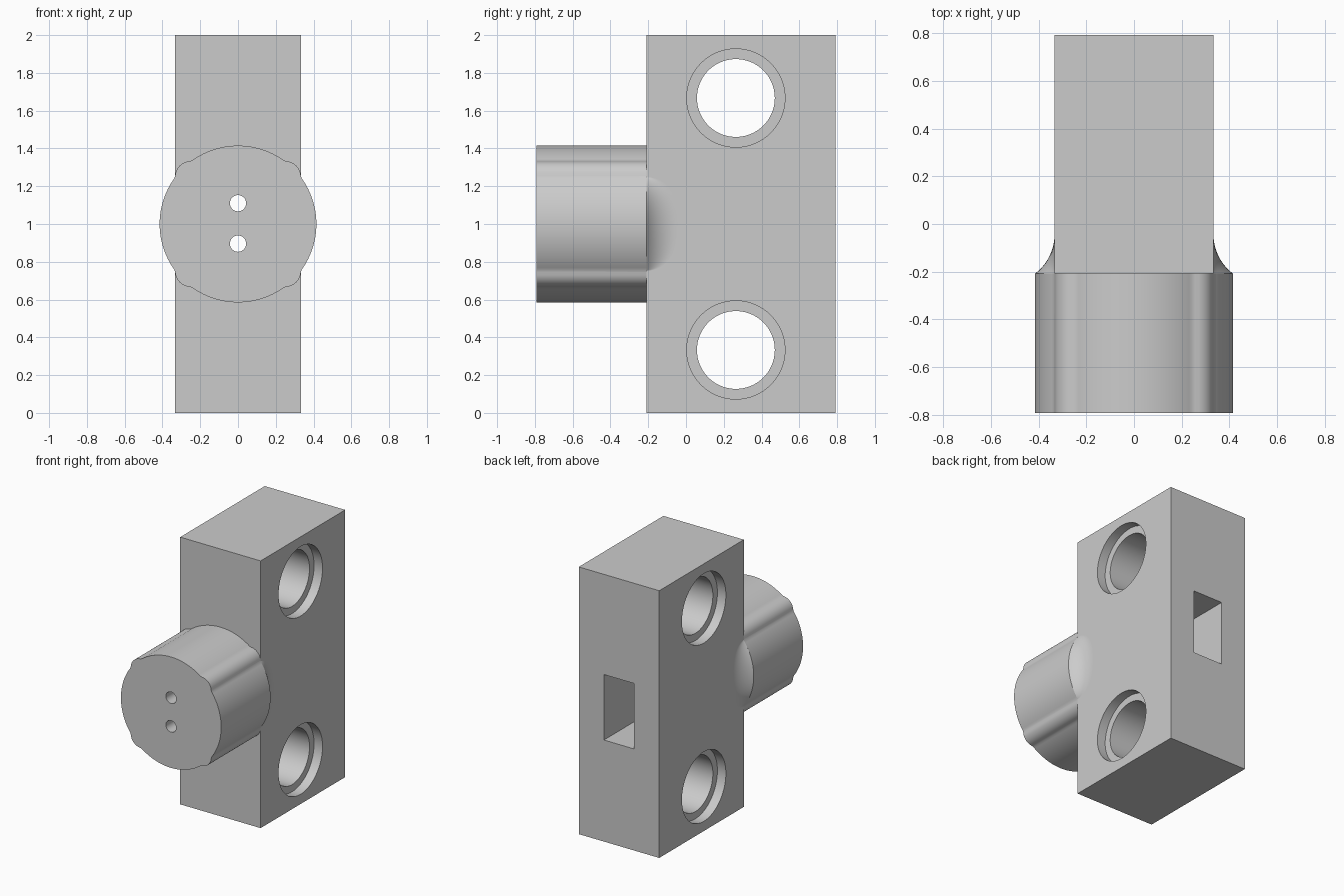
import bpy, bmesh
from math import sin, cos, pi, sqrt, asin, radians
from mathutils import Matrix

if "Cube" in bpy.data.objects:
    bpy.data.objects.remove(bpy.data.objects["Cube"], do_unlink=True)

HALF_W = 0.333          # half width of the block
FRONT, BACK = -0.208, 0.792
BOSS_R = 0.415

grey = bpy.data.materials.new("light grey")
grey.use_nodes = True
grey.diffuse_color = (0.6, 0.6, 0.6, 1)
grey.node_tree.nodes["Principled BSDF"].inputs["Base Color"].default_value = (0.6, 0.6, 0.6, 1)


def make_object(name, bm):
    mesh = bpy.data.meshes.new(name)
    bm.to_mesh(mesh)
    bm.free()
    mesh.materials.append(grey)
    obj = bpy.data.objects.new(name, mesh)
    bpy.context.collection.objects.link(obj)
    return obj


def box(name, x0, x1, y0, y1, z0, z1):
    bm = bmesh.new()
    bmesh.ops.create_cube(bm, size=1)
    size = Matrix.Diagonal((x1 - x0, y1 - y0, z1 - z0, 1))
    place = Matrix.Translation(((x0 + x1) / 2, (y0 + y1) / 2, (z0 + z1) / 2))
    bm.transform(place @ size)
    return make_object(name, bm)


def cylinder(name, radius, length, centre, axis, sides=96):
    bm = bmesh.new()
    bmesh.ops.create_cone(bm, cap_ends=True, segments=sides,
                          radius1=radius, radius2=radius, depth=length)
    bm.transform(Matrix.Translation(centre) @ Matrix.Rotation(pi / 2, 4, axis))
    return make_object(name, bm)


def combine(target, tool, operation):
    mod = target.modifiers.new("combine", 'BOOLEAN')
    mod.operation, mod.solver, mod.object = operation, 'EXACT', tool
    bpy.context.view_layer.objects.active = target
    bpy.ops.object.modifier_apply(modifier=mod.name)
    bpy.data.objects.remove(tool, do_unlink=True)


def smooth(obj):
    bpy.ops.object.select_all(action='DESELECT')
    obj.select_set(True)
    bpy.context.view_layer.objects.active = obj
    bpy.ops.object.shade_smooth_by_angle(angle=radians(25))


def boss_radius(a):
    """Round outline with a small rounded lobe on each diagonal."""
    off = (a % (pi / 2)) - pi / 4
    lobe_r, lobe_d = 0.083, 0.25 * sqrt(2)
    under = lobe_r ** 2 - (lobe_d * sin(off)) ** 2
    lobe = lobe_d * cos(off) + sqrt(under) if under > 0 else 0
    return max(BOSS_R, lobe)


# Upright block
body = box("body", -HALF_W, HALF_W, FRONT, BACK, 0, 2)

# Round boss on the front
bm = bmesh.new()
steps = 192
ring = []
for i in range(steps):
    a = 2 * pi * i / steps
    r = boss_radius(a)
    ring.append(bm.verts.new((r * cos(a), -BACK, 1 + r * sin(a))))
face = bm.faces.new(ring)
grown = bmesh.ops.extrude_face_region(bm, geom=[face])["geom"]
bmesh.ops.translate(bm, vec=(0, FRONT + BACK, 0),
                    verts=[v for v in grown if isinstance(v, bmesh.types.BMVert)])
bmesh.ops.recalc_face_normals(bm, faces=bm.faces)
combine(body, make_object("boss", bm), 'UNION')

# Cross holes with a counterbore on each side
for z in (0.333, 1.667):
    combine(body, cylinder("bore", 0.206, 1, (0, 0.264, z), 'Y'), 'DIFFERENCE')
    for side in (-1, 1):
        tool = cylinder("counterbore", 0.26, 0.2, (side * (HALF_W + 0.03), 0.264, z), 'Y')
        combine(body, tool, 'DIFFERENCE')

# Slot in the back, reached by two pin holes from the front
combine(body, box("slot", -0.125, 0.125, -0.2, 1, 0.76, 1.25), 'DIFFERENCE')
for z in (0.896, 1.11):
    combine(body, cylinder("pin_hole", 0.043, 0.9, (0, -0.5, z), 'X', 48), 'DIFFERENCE')
smooth(body)

# Hollow fillets where the boss overhangs the sides of the block
ARC = 0.206
top = sqrt(BOSS_R ** 2 - HALF_W ** 2)
for name, side in (("left_fillet", 1), ("right_fillet", -1)):
    bm = bmesh.new()
    rows = []
    for i in range(41):
        h = -top * cos(pi * i / 40)
        over = max(sqrt(BOSS_R ** 2 - h * h) - HALF_W, 1e-5)
        reach = sqrt(2 * ARC * over - over ** 2)
        end = asin(reach / ARC)
        row = []
        for j in range(13):
            a = end * j / 12
            x = HALF_W + ARC * (1 - cos(a))
            row.append(bm.verts.new((side * x, FRONT + reach - ARC * sin(a), 1 + h)))
        rows.append(row)
    for low, high in zip(rows, rows[1:]):
        for j in range(12):
            quad = [low[j], high[j], high[j + 1], low[j + 1]]
            bm.faces.new(quad if side < 0 else quad[::-1])
    bm.normal_update()
    # Turn the skin outwards
    if sum(f.normal.x * f.calc_area() for f in bm.faces) * side < 0:
        bmesh.ops.reverse_faces(bm, faces=bm.faces)
    smooth(make_object(name, bm))
